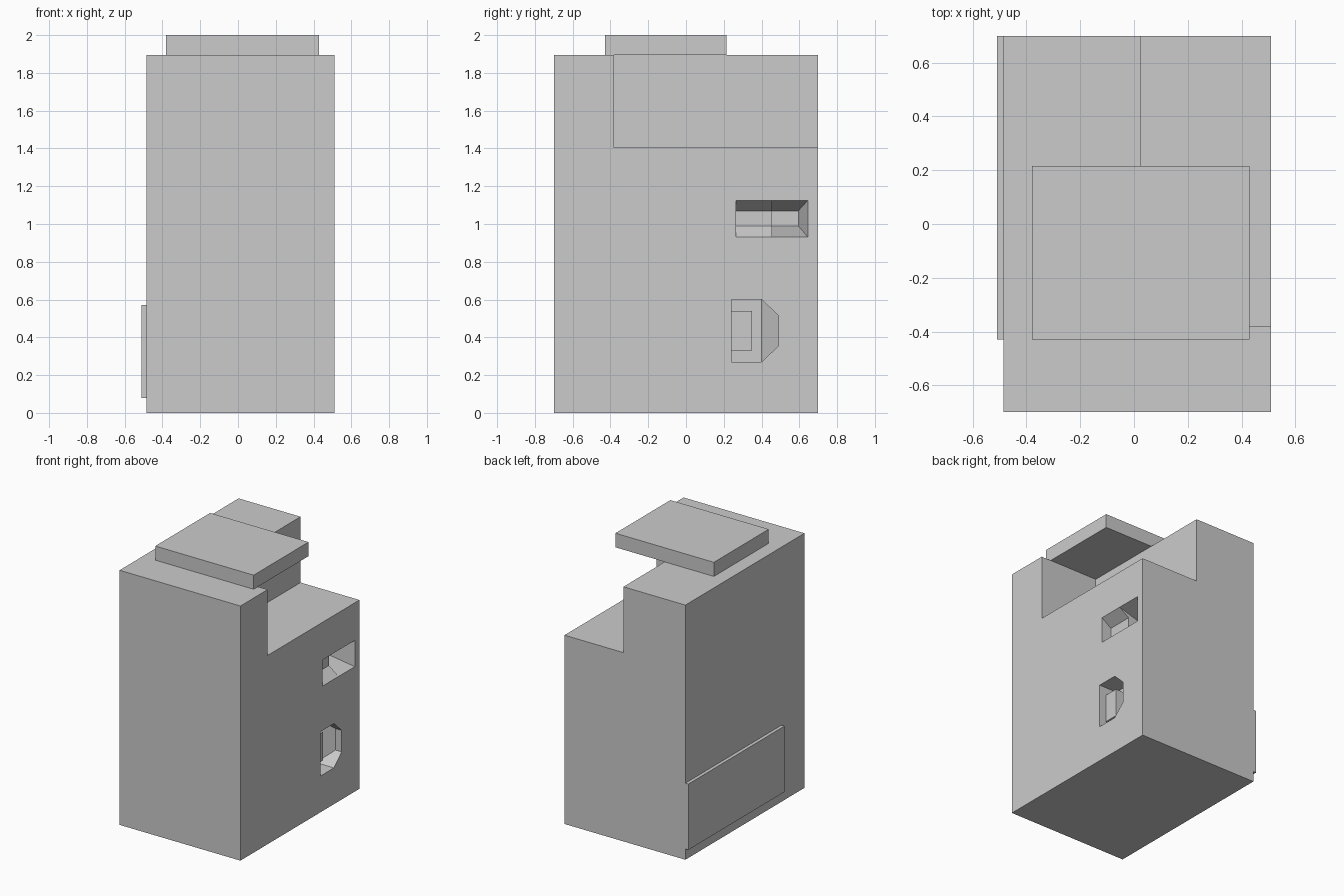
import bpy, bmesh

if "Cube" in bpy.data.objects:
    bpy.data.objects.remove(bpy.data.objects["Cube"])


def hull(name, points):
    """Convex solid through the given points."""
    bm = bmesh.new()
    for p in points:
        bm.verts.new(p)
    bmesh.ops.convex_hull(bm, input=bm.verts)
    bmesh.ops.dissolve_limit(bm, angle_limit=0.01, verts=bm.verts, edges=bm.edges)
    bmesh.ops.recalc_face_normals(bm, faces=bm.faces)
    mesh = bpy.data.meshes.new(name)
    bm.to_mesh(mesh)
    bm.free()
    ob = bpy.data.objects.new(name, mesh)
    bpy.context.collection.objects.link(ob)
    return ob


def box(name, xs, ys, zs):
    return hull(name, [(x, y, z) for x in xs for y in ys for z in zs])


def cut(target, cutter):
    mod = target.modifiers.new("cut", 'BOOLEAN')
    mod.operation = 'DIFFERENCE'
    mod.solver = 'EXACT'
    mod.object = cutter
    cutter.hide_render = True
    bpy.context.view_layer.objects.active = target
    bpy.ops.object.modifier_apply(modifier=mod.name)
    bpy.data.objects.remove(cutter)


def pocket(name, outer, inner):
    """Cutter from a mouth outline (y, z) on the right face to deeper points (depth, y, z)."""
    mouth = [(x, y, z) for x in (RIGHT, RIGHT + 0.05) for y, z in outer]
    return hull(name, mouth + [(RIGHT - d, y, z) for d, y, z in inner])


RIGHT = 0.51

# Main block with a corner step at the back right of the top
body = box("body", (-0.485, RIGHT), (-0.7, 0.7), (0, 1.895))
cut(body, box("step_cutter", (0.025, 0.6), (-0.38, 0.8), (1.405, 2.0)))

# Upper slot: a shallow half and a deeper half, both with sloped top and bottom
z0, z1 = 0.93, 1.125
cut(body, pocket("shallow_slot_cutter",
                 [(y, z) for y in (0.265, 0.50) for z in (z0, z1)],
                 [(0.08, y, z) for y in (0.265, 0.50) for z in (0.99, 1.07)]))
cut(body, pocket("deep_slot_cutter",
                 [(y, z) for y in (0.455, 0.645) for z in (z0, z1)],
                 [(0.18, y, z) for y in (0.455, 0.595) for z in (0.99, 1.07)]))

# Lower pocket: chamfered outline, slanted rear wall
outline = [(0.24, 0.27), (0.40, 0.27), (0.49, 0.355),
           (0.49, 0.515), (0.40, 0.60), (0.24, 0.60)]
cut(body, pocket("lower_pocket_cutter", outline,
                 [(0.05 if y > 0.45 else 0.15, y, z) for y, z in outline]))

# Raised block inside the lower pocket
box("pocket_block", (0.35, 0.455), (0.235, 0.35), (0.33, 0.54))

# Overhanging top plate and thin left side panel
box("top_plate", (-0.38, 0.43), (-0.43, 0.215), (1.895, 2.0))
box("side_panel", (-0.51, -0.485), (-0.43, 0.7), (0.08, 0.57))
